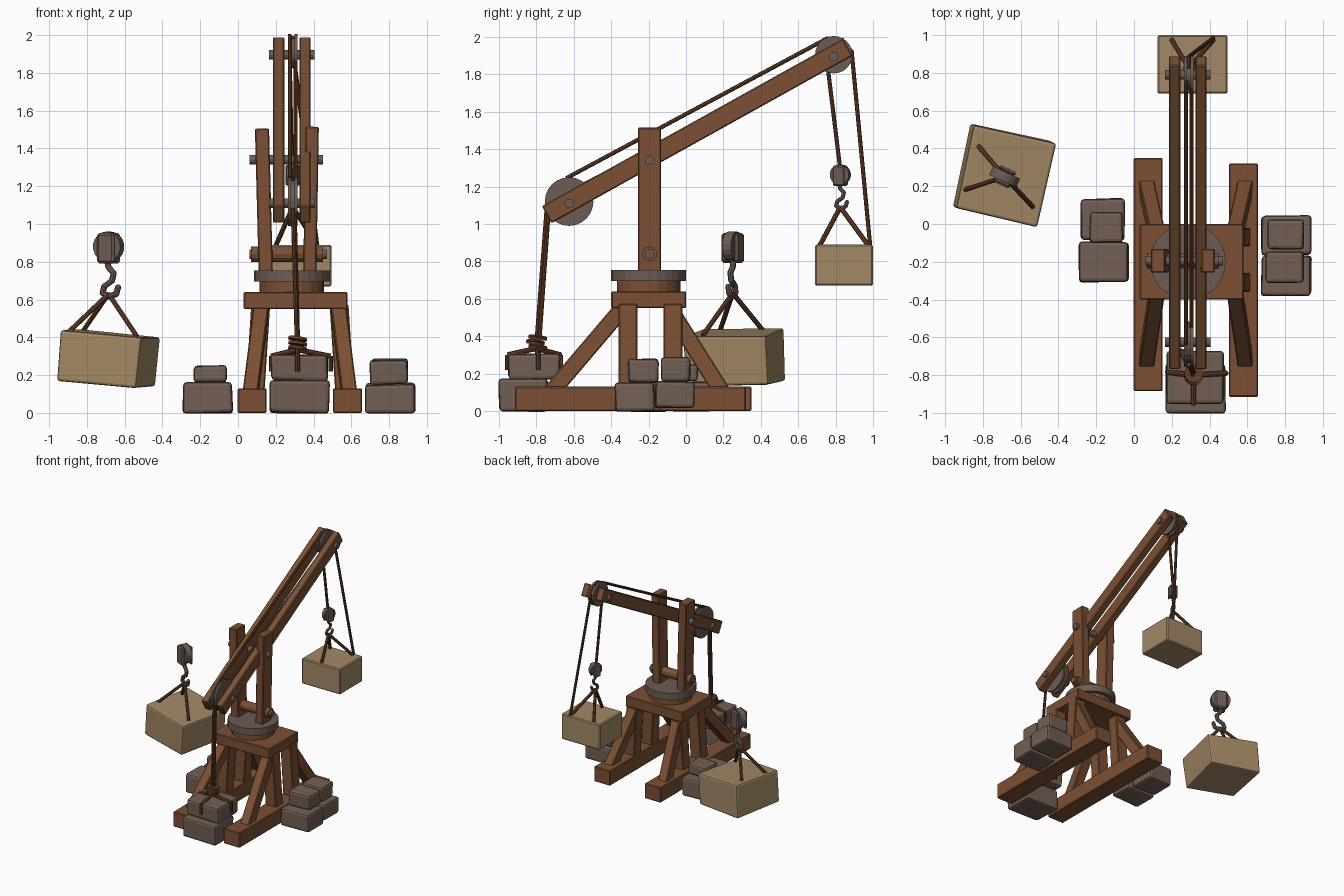
import bpy, bmesh, random
from math import radians, sin, cos
from mathutils import Vector, Matrix, Euler

random.seed(4)
if "Cube" in bpy.data.objects:
    bpy.data.objects.remove(bpy.data.objects["Cube"])


def material(name, rgb):
    m = bpy.data.materials.new(name)
    m.use_nodes = True
    m.diffuse_color = (*rgb, 1)
    bsdf = m.node_tree.nodes["Principled BSDF"]
    bsdf.inputs["Base Color"].default_value = (*rgb, 1)
    bsdf.inputs["Roughness"].default_value = 0.8
    return m


WOOD = material("brown wood", (0.20, 0.08, 0.035))
ROPE = material("dark rope", (0.13, 0.047, 0.02))
STONE = material("grey brown stone", (0.17, 0.115, 0.09))
METAL = material("dull metal", (0.15, 0.105, 0.088))
TAN = material("tan block", (0.37, 0.25, 0.135))
parts = []


def finish(name, bm, mat):
    bmesh.ops.recalc_face_normals(bm, faces=bm.faces)
    mesh = bpy.data.meshes.new(name)
    bm.to_mesh(mesh)
    bm.free()
    mesh.materials.append(mat)
    ob = bpy.data.objects.new(name, mesh)
    bpy.context.collection.objects.link(ob)
    parts.append(ob)
    return ob


def frame(a, b):
    """Matrix at the middle of a-b, local z along it, local x near world x."""
    a, b = Vector(a), Vector(b)
    z = (b - a).normalized()
    ref = Vector((1, 0, 0)) if abs(z.x) < 0.9 else Vector((0, 1, 0))
    x = (ref - z * ref.dot(z)).normalized()
    rot = Matrix((x, z.cross(x), z)).transposed().to_4x4()
    return Matrix.Translation((a + b) / 2) @ rot, (b - a).length


def block(name, mat, matrix, size, bevel=0.006, jitter=0.0, segments=1):
    bm = bmesh.new()
    bmesh.ops.create_cube(bm, size=1)
    for v in bm.verts:
        v.co = Vector(c * s for c, s in zip(v.co, size))
        v.co += Vector(random.uniform(-jitter, jitter) for _ in range(3))
    bmesh.ops.bevel(bm, geom=bm.edges[:], offset=bevel, segments=segments,
                    profile=0.5, affect='EDGES')
    bm.transform(matrix)
    return finish(name, bm, mat)


def box(name, mat, lo, hi, **kw):
    lo, hi = Vector(lo), Vector(hi)
    return block(name, mat, Matrix.Translation((lo + hi) / 2), hi - lo, **kw)


def beam(name, a, b, w, h, mat=WOOD):
    m, length = frame(a, b)
    return block(name, mat, m, (w, h, length))


def rod(name, mat, a, b, r, sides=8):
    m, length = frame(a, b)
    bm = bmesh.new()
    bmesh.ops.create_cone(bm, cap_ends=True, segments=sides, radius1=r,
                          radius2=r, depth=length, matrix=m)
    return finish(name, bm, mat)


def cross_rod(name, mat, x0, x1, y, z, r, sides=12):
    return rod(name, mat, (x0, y, z), (x1, y, z), r, sides)


# Base: skids, legs and braces on each side
for side, x, lean, y0, y1 in (("right", 0.075, 1, -0.885, 0.35),
                              ("left", 0.58, -1, -0.915, 0.32)):
    box(side + "_skid", WOOD, (x - 0.077, y0, 0), (x + 0.077, y1, 0.13))
    for end, y in (("front", -0.31), ("back", -0.07)):
        beam(f"{end}_{side}_leg", (x + lean * 0.015, y, 0.11),
             (x + lean * 0.045, y, 0.57), 0.1, 0.1)
    beam(f"front_{side}_brace", (x - lean * 0.01, -0.73, 0.09),
         (x + lean * 0.05, -0.33, 0.56), 0.08, 0.09)
    beam(f"back_{side}_brace", (x - lean * 0.01, 0.2, 0.09),
         (x + lean * 0.05, -0.07, 0.52), 0.08, 0.09)

# Platform and turntable
box("platform", WOOD, (0.03, -0.4, 0.55), (0.58, 0, 0.64))
rod("turntable_hub", WOOD, (0.285, -0.2, 0.63), (0.285, -0.2, 0.71), 0.17, 20)
rod("turntable_disc", METAL, (0.285, -0.2, 0.695), (0.285, -0.2, 0.755), 0.2, 28)

# Uprights and their cross bars
beam("right_upright", (0.147, -0.195, 0.74), (0.127, -0.195, 1.505), 0.075, 0.125)
beam("left_upright", (0.38, -0.195, 0.74), (0.393, -0.195, 1.515), 0.07, 0.125)
cross_rod("boom_pivot", METAL, 0.06, 0.45, -0.195, 1.34, 0.026)
cross_rod("lower_bar", WOOD, 0.07, 0.45, -0.195, 0.84, 0.04)
cross_rod("lower_bar_pin", METAL, 0.06, 0.47, -0.195, 0.84, 0.026)

# Boom with a pulley near each end
for side, x in (("right", 0.215), ("left", 0.355)):
    beam(side + "_boom_beam", (x, -0.745, 1.05), (x, 0.865, 1.945), 0.06, 0.105)
for end, y, z, r in (("rear", -0.625, 1.12, 0.13), ("tip", 0.79, 1.905, 0.1)):
    for x in (0.264, 0.3):
        cross_rod(end + "_pulley_cheek", METAL, x, x + 0.016, y, z, r, 24)
    cross_rod(end + "_pulley_core", METAL, 0.27, 0.31, y, z, r - 0.02, 20)
    cross_rod(end + "_pulley_axle", METAL, 0.165, 0.405, y, z - 0.01, 0.025)

# Ropes
ropes = [
    ((0.275, -0.64, 1.245), (0.275, 0.76, 1.995)),
    ((0.305, -0.55, 1.21), (0.305, 0.72, 1.86)),
    ((0.29, -0.745, 1.08), (0.312, -0.8, 0.36)),
    ((0.3, -0.735, 1.06), (0.318, -0.785, 0.36)),
    ((0.275, 0.76, 1.82), (0.285, 0.825, 1.29)),
    ((0.29, 0.83, 1.99), (0.29, 0.885, 1.92)),
    ((0.29, 0.885, 1.93), (0.42, 0.985, 0.88)),
]
for a, b in ropes:
    rod("rope", ROPE, a, b, 0.011)


# Pulley block with an S-shaped hook below it
def hook(name, x, y, z, s, turn):
    place = Matrix.Translation((x, y, z)) @ Euler((0, 0, radians(turn))).to_matrix().to_4x4() \
        @ Matrix.Scale(s, 4)
    path = [(-0.01, 0.2), (0.0, 0.16), (0.03, 0.13), (0.02, 0.09), (-0.025, 0.06),
            (-0.035, 0.025), (0, 0.005), (0.045, 0.02), (0.055, 0.055)]
    pts = [place @ Vector((px, 0, pz)) for px, pz in path]
    for a, b in zip(pts, pts[1:]):
        rod(name + "_hook", METAL, a, b, 0.016 * s)
    for p in pts[1:]:
        bm = bmesh.new()
        bmesh.ops.create_uvsphere(bm, u_segments=8, v_segments=6, radius=0.016 * s,
                                  matrix=Matrix.Translation(p))
        finish(name + "_hook_bend", bm, METAL)
    rod(name + "_sheave", METAL, place @ Vector((0, -0.025, 0.27)),
        place @ Vector((0, 0.025, 0.27)), 0.08 * s, 18)
    for k in (-1, 1):
        block(name + "_cheek", METAL, place @ Matrix.Translation((0, k * 0.036, 0.262)),
              (0.1, 0.024, 0.16), bevel=0.012)


hook("hanging", 0.29, 0.825, 1.08, 0.68, 70)
hook("standing", -0.685, 0.25, 0.61, 1.0, -25)

# Cut blocks with their slings
box("hanging_load", TAN, (0.125, 0.69, 0.67), (0.495, 1.0, 0.89), bevel=0.008)
tilt = Matrix.Translation((-0.69, 0.26, 0.287)) @ Euler(
    (0, radians(4), radians(-13))).to_matrix().to_4x4()
block("standing_load", TAN, tilt, (0.44, 0.45, 0.27), bevel=0.014, jitter=0.008, segments=2)
slings = [((0.29, 0.825, 1.09), [(0.42, 0.975, 0.885), (0.2, 0.975, 0.885), (0.3, 0.715, 0.885)]),
          ((-0.685, 0.25, 0.63), [(-0.83, 0.42, 0.42), (-0.9, 0.18, 0.425), (-0.535, 0.09, 0.405)])]
for top, ends in slings:
    for e in ends:
        rod("sling", ROPE, top, e, 0.013)

# Rough stones in three piles
stones = [
    ((0.17, -1, 0), (0.485, -0.74, 0.17)), ((0.175, -0.95, 0.17), (0.475, -0.675, 0.305)),
    ((0.675, -0.38, 0), (0.94, -0.17, 0.15)), ((0.675, -0.165, 0.015), (0.94, 0.045, 0.16)),
    ((0.7, -0.31, 0.15), (0.9, -0.145, 0.28)), ((0.71, -0.135, 0.16), (0.9, 0.02, 0.285)),
    ((-0.29, -0.31, 0), (-0.03, -0.095, 0.16)), ((-0.28, -0.085, 0), (-0.05, 0.135, 0.155)),
    ((-0.235, -0.1, 0.16), (-0.06, 0.065, 0.25)),
]
for lo, hi in stones:
    box("stone", STONE, lo, hi, bevel=0.018, jitter=0.005, segments=2)

# Rope tied around the counterweight stone
knot = (0.315, -0.8, 0.335)
for e in ((0.175, -0.785, 0.30), (0.49, -0.79, 0.30), (0.315, -0.955, 0.30), (0.25, -0.67, 0.30)):
    rod("tie_rope", ROPE, knot, e, 0.014)
    rod("tie_rope_drop", ROPE, e, (e[0], e[1], 0.22), 0.012)
for k in range(3):
    z = 0.335 + k * 0.025
    dy = 0.006 * (-1) ** k
    rod("rope_coil", ROPE, (0.315, -0.8 + dy, z), (0.317, -0.798 + dy, z + 0.015), 0.05, 12)

# Smooth rounded forms while keeping edges sharp
for ob in bpy.context.view_layer.objects:
    ob.select_set(ob in parts)
bpy.context.view_layer.objects.active = parts[0]
bpy.ops.object.shade_smooth_by_angle(angle=radians(46))
